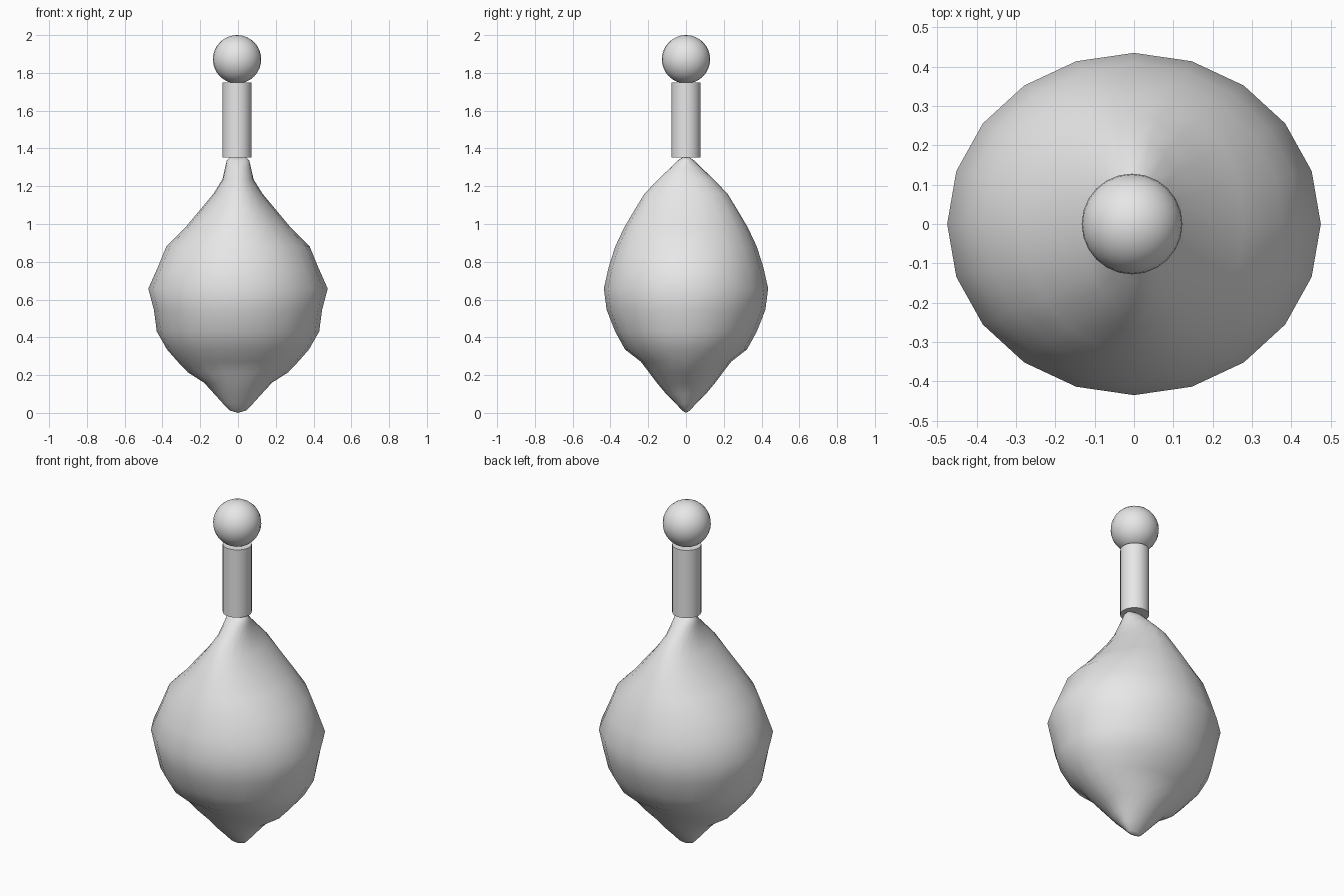
import bpy
import bmesh
from math import cos, sin, tau, radians

cube = bpy.data.objects.get("Cube")
if cube:
    bpy.data.objects.remove(cube, do_unlink=True)

# Single plain grey material
grey = bpy.data.materials.new("plain_grey")
grey.use_nodes = True
colour = (0.8, 0.8, 0.8, 1)
grey.diffuse_color = colour
for node in grey.node_tree.nodes:
    if node.type == 'BSDF_PRINCIPLED':
        node.inputs["Base Color"].default_value = colour


def finish(obj, name, angle):
    """Name the part, give it the material and smooth shading."""
    obj.name = name
    obj.data.name = name
    obj.data.materials.clear()
    obj.data.materials.append(grey)
    bpy.ops.object.select_all(action='DESELECT')
    obj.select_set(True)
    bpy.context.view_layer.objects.active = obj
    bpy.ops.object.shade_smooth_by_angle(angle=radians(angle))


# Bulb sections from bottom to top: height, half width, half depth
SECTIONS = [
    (.013, .045, .02), (.05, .08, .055), (.1, .125, .105), (.16, .18, .155),
    (.214, .265, .195), (.272, .32, .24), (.336, .376, .323),
    (.431, .43, .375), (.545, .445, .42), (.658, .475, .435),
    (.77, .425, .41), (.88, .38, .375), (.98, .28, .328),
    (1.07, .205, .275), (1.16, .13, .22), (1.235, .083, .148),
    (1.3, .068, .08), (1.335, .06, .045), (1.352, .045, .02),
]
SIDES = 20


def build_bulb():
    bm = bmesh.new()
    rings = []
    for z, half_width, half_depth in SECTIONS:
        rings.append([bm.verts.new((half_width * cos(tau * i / SIDES),
                                    half_depth * sin(tau * i / SIDES), z))
                      for i in range(SIDES)])
    # Skin neighbouring rings with quads
    for low, high in zip(rings, rings[1:]):
        for i in range(SIDES):
            j = (i + 1) % SIDES
            bm.faces.new((low[i], low[j], high[j], high[i]))
    # Close both ends with triangle fans
    for ring, z in ((rings[0], 0), (rings[-1], SECTIONS[-1][0])):
        pole = bm.verts.new((0, 0, z))
        for i in range(SIDES):
            bm.faces.new((ring[i], ring[(i + 1) % SIDES], pole))
    bmesh.ops.recalc_face_normals(bm, faces=bm.faces)
    mesh = bpy.data.meshes.new("bulb")
    bm.to_mesh(mesh)
    bm.free()
    obj = bpy.data.objects.new("bulb", mesh)
    bpy.context.collection.objects.link(obj)
    return obj


finish(build_bulb(), "bulb", 180)

# Cylindrical stem, a touch off centre like the ball it carries
AXIS_X = -0.005
STEM_BOTTOM, STEM_TOP = 1.352, 1.748
bpy.ops.mesh.primitive_cylinder_add(
    vertices=32, radius=0.077, depth=STEM_TOP - STEM_BOTTOM,
    location=(AXIS_X, 0, (STEM_BOTTOM + STEM_TOP) / 2))
finish(bpy.context.object, "stem", 40)

# Ball resting on the stem
BALL_RADIUS = 0.128
bpy.ops.mesh.primitive_uv_sphere_add(
    segments=24, ring_count=16, radius=BALL_RADIUS,
    location=(AXIS_X, 0, 2 - BALL_RADIUS))
finish(bpy.context.object, "ball", 180)
